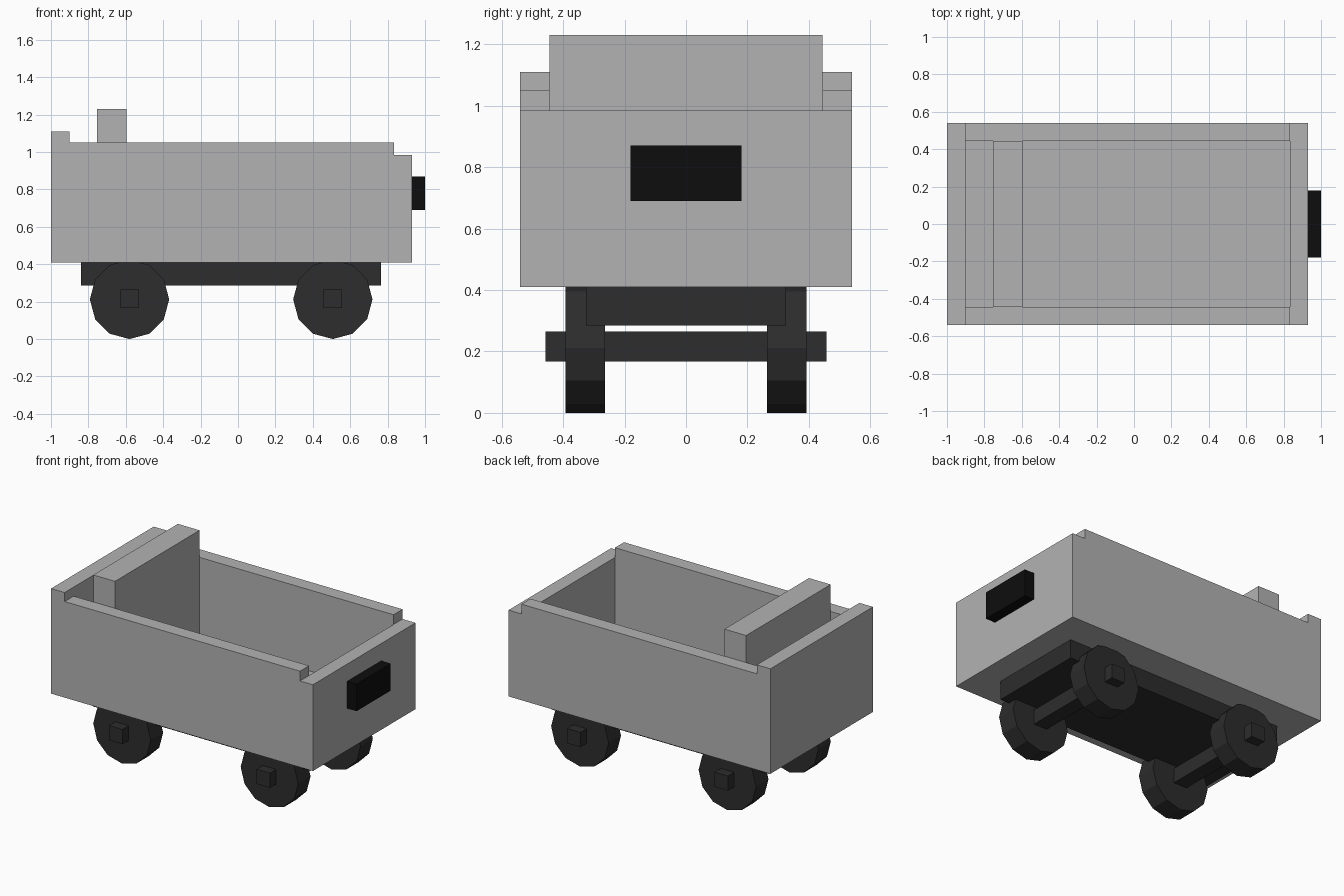
import bpy, bmesh, math
from mathutils import Matrix

if "Cube" in bpy.data.objects:
    bpy.data.objects.remove(bpy.data.objects["Cube"], do_unlink=True)


def material(name, value):
    m = bpy.data.materials.new(name)
    m.use_nodes = True
    color = (value, value, value, 1)
    m.diffuse_color = color
    m.node_tree.nodes["Principled BSDF"].inputs["Base Color"].default_value = color
    return m


GREY = material("light grey", 0.45)
DARK = material("dark grey", 0.026)
BLACK = material("black", 0.004)


def finish(name, bm, mat):
    bmesh.ops.recalc_face_normals(bm, faces=bm.faces[:])
    mesh = bpy.data.meshes.new(name)
    bm.to_mesh(mesh)
    bm.free()
    mesh.materials.append(mat)
    obj = bpy.data.objects.new(name, mesh)
    bpy.context.collection.objects.link(obj)
    return obj


def prism(name, profile, y0, y1, mat):
    """Extrude an (x, z) profile from y0 to y1."""
    bm = bmesh.new()
    face = bm.faces.new([bm.verts.new((x, y0, z)) for x, z in profile])
    new = bmesh.ops.extrude_face_region(bm, geom=[face])["geom"]
    for v in new:
        if isinstance(v, bmesh.types.BMVert):
            v.co.y = y1
    return finish(name, bm, mat)


def box(name, x0, x1, y0, y1, z0, z1, mat):
    return prism(name, [(x0, z0), (x1, z0), (x1, z1), (x0, z1)], y0, y1, mat)


# Open wagon body: stepped side profile, hollowed out
body = prism("wagon_body", [(-1, 0.41), (0.93, 0.41), (0.93, 0.985), (0.835, 0.985),
                            (0.835, 1.05), (-0.9, 1.05), (-0.9, 1.11), (-1, 1.11)],
             -0.54, 0.54, GREY)
cutter = box("body_cutter", -0.9, 0.835, -0.445, 0.445, 0.51, 1.4, GREY)
cut = body.modifiers.new("hollow", "BOOLEAN")
cut.operation = "DIFFERENCE"
cut.solver = "EXACT"
cut.object = cutter
bpy.context.view_layer.update()
graph = bpy.context.evaluated_depsgraph_get()
hollow = bpy.data.meshes.new_from_object(body.evaluated_get(graph))
body.modifiers.clear()
body.data = hollow
bpy.data.objects.remove(cutter, do_unlink=True)

# Raised partition near the rear, and the end coupler
box("partition", -0.755, -0.595, -0.445, 0.445, 0.51, 1.23, GREY)
box("coupler", 0.93, 1.0, -0.18, 0.18, 0.69, 0.87, BLACK)

# Underframe
box("underframe", -0.84, 0.765, -0.325, 0.325, 0.285, 0.41, DARK)

# Square axles with twelve-sided wheels
R = 0.212
for end, x in (("rear", -0.58), ("front", 0.507)):
    box(end + "_axle", x - 0.049, x + 0.049, -0.458, 0.458, R - 0.045, R + 0.053, DARK)
    for side, s in (("left", 1), ("right", -1)):
        bm = bmesh.new()
        bmesh.ops.create_cone(bm, cap_ends=True, segments=12, radius1=R, radius2=R, depth=0.13,
                              matrix=Matrix.Translation((x, s * 0.328, R))
                              @ Matrix.Rotation(math.pi / 2, 4, "X"))
        finish(f"{end}_{side}_wheel", bm, DARK)
